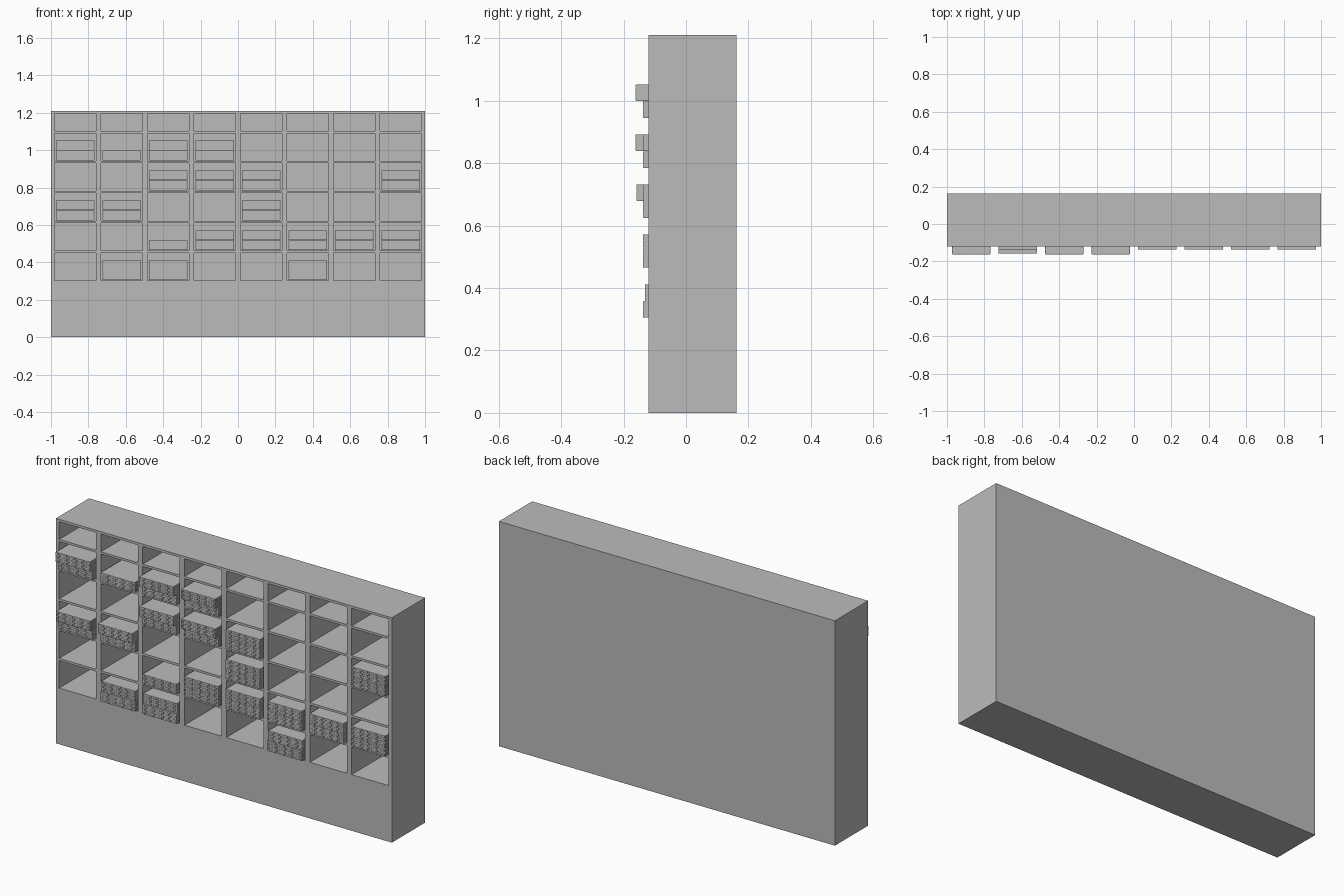
import bpy, bmesh
from mathutils import Matrix, Vector

if "Cube" in bpy.data.objects:
    bpy.data.objects.remove(bpy.data.objects["Cube"])

grey = bpy.data.materials.new("plain_grey")
grey.use_nodes = True
colour = (0.5, 0.5, 0.5, 1)
grey.diffuse_color = colour
grey.node_tree.nodes["Principled BSDF"].inputs["Base Color"].default_value = colour

FRONT, BACK, INNER_BACK, TOP = -0.12, 0.162, 0.15, 1.21
COLS, PITCH_X, PITCH_Z = 8, 0.2487, 0.16
CELL_W, CELL_H, FIRST_Z = 0.22, 0.148, 0.302


def col_x(c):
    return (c - (COLS - 1) / 2) * PITCH_X


def to_mesh(bm, name):
    mesh = bpy.data.meshes.new(name)
    bm.to_mesh(mesh)
    bm.free()
    mesh.materials.append(grey)
    return mesh


def place(mesh, name, location=(0, 0, 0)):
    obj = bpy.data.objects.new(name, mesh)
    obj.location = location
    bpy.context.collection.objects.link(obj)
    return obj


def add_box(bm, lo, hi):
    lo, hi = Vector(lo), Vector(hi)
    size = hi - lo
    bmesh.ops.create_cube(bm, size=1, matrix=Matrix.Translation((lo + hi) / 2)
                          @ Matrix.Diagonal((*size, 1)))


# Cabinet: a front grid whose cells are pushed in as pigeonholes
xs = [-1]
for c in range(COLS):
    xs += [col_x(c) - CELL_W / 2, col_x(c) + CELL_W / 2]
xs.append(1)
zs = [0]
for r in range(6):
    z = FIRST_Z + r * PITCH_Z
    zs += [z, min(z + CELL_H, 1.197)]
zs.append(TOP)

bm = bmesh.new()
grid = [[bm.verts.new((x, FRONT, z)) for x in xs] for z in zs]
cells = []
for j in range(len(zs) - 1):
    for i in range(len(xs) - 1):
        f = bm.faces.new((grid[j][i], grid[j][i + 1], grid[j + 1][i + 1], grid[j + 1][i]))
        if i % 2 and j % 2:
            cells.append(f)
rim = [e for e in bm.edges if e.is_boundary]
pushed = bmesh.ops.extrude_discrete_faces(bm, faces=cells)["faces"]
for f in pushed:
    bmesh.ops.translate(bm, verts=f.verts, vec=(0, INNER_BACK - FRONT, 0))
# Outer sides and back
skirt = bmesh.ops.extrude_edge_only(bm, edges=rim)["geom"]
bmesh.ops.translate(bm, verts=[v for v in skirt if isinstance(v, bmesh.types.BMVert)],
                    vec=(0, BACK - FRONT, 0))
bmesh.ops.holes_fill(bm, edges=[e for e in bm.edges if e.is_boundary], sides=0)
bmesh.ops.recalc_face_normals(bm, faces=bm.faces)
bmesh.ops.dissolve_limit(bm, angle_limit=0.01, verts=bm.verts, edges=bm.edges)
place(to_mesh(bm, "cabinet"), "cabinet")

# Basket: a solid box with a staggered woven relief on its front and sides
W, D, H, BUMP = 0.202, 0.25, 0.053, 0.0015
ROWS, GAP, STEP = 5, 0.002, 0.0168
bm = bmesh.new()
add_box(bm, (-W / 2, BUMP, 0), (W / 2, D, H))
row_h = H / ROWS


def strands(length, shift):
    start = -shift
    while start < length - GAP:
        a, b = max(start, 0), min(start + STEP - GAP, length)
        if b - a > GAP:
            yield a, b
        start += STEP


for r in range(ROWS):
    z0, z1 = r * row_h + GAP / 2, (r + 1) * row_h - GAP / 2
    shift = STEP / 2 * (r % 2)
    for a, b in strands(W, shift):
        add_box(bm, (a - W / 2, 0, z0), (b - W / 2, BUMP, z1))
    for a, b in strands(0.08, shift):
        for side in (-1, 1):
            x0, x1 = sorted((side * W / 2, side * (W / 2 + BUMP)))
            add_box(bm, (x0, BUMP + a, z0), (x1, BUMP + b, z1))
basket = to_mesh(bm, "basket")

# Stacks: (row from the bottom, columns, front of lower, front of upper or None)
FLUSH = -0.137
stacks = [
    (4, (0, 2, 3), FLUSH, -0.162),
    (4, (1,), FLUSH, None),
    (3, (2, 3), FLUSH, -0.162),
    (3, (4, 7), FLUSH, FLUSH),
    (2, (0, 1), FLUSH, -0.159),
    (2, (4,), FLUSH, FLUSH),
    (1, (2,), FLUSH, None),
    (1, (3, 4, 5, 6, 7), FLUSH, FLUSH),
    (0, (1, 2, 5), FLUSH, -0.131),
]
for row, cols, lower, upper in stacks:
    z = FIRST_Z + row * PITCH_Z + 0.003
    for c in cols:
        place(basket, "lower_basket", (col_x(c), lower, z))
        if upper is not None:
            place(basket, "upper_basket", (col_x(c), upper, z + H + 0.001))
